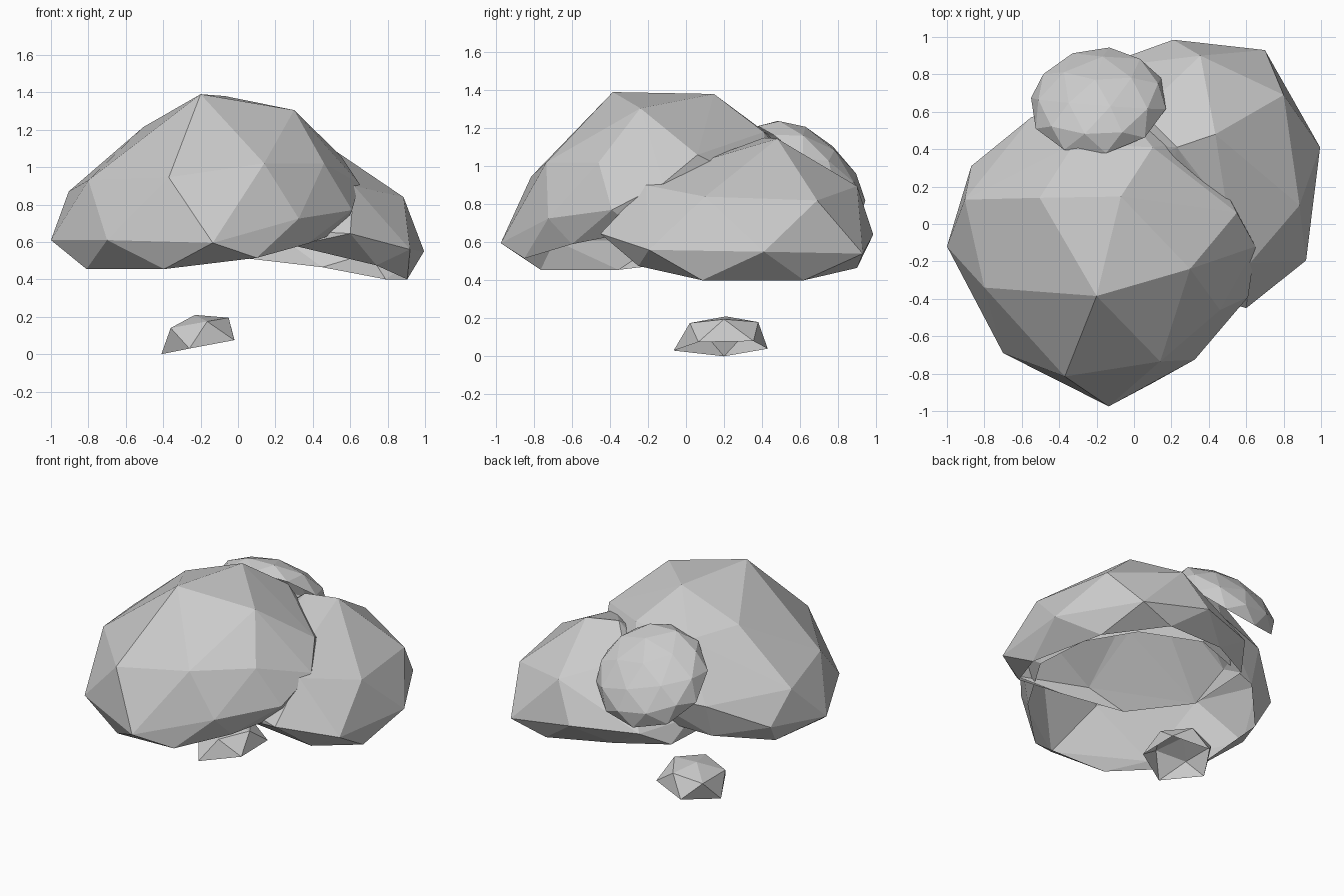
import bpy
import bmesh
from mathutils import Vector

default_cube = bpy.data.objects.get("Cube")
if default_cube:
    bpy.data.objects.remove(default_cube, do_unlink=True)

# One plain grey for every part
grey = bpy.data.materials.new("plain grey")
grey.use_nodes = True
grey_colour = (0.6, 0.6, 0.6, 1)
grey.diffuse_color = grey_colour
grey_shader = grey.node_tree.nodes["Principled BSDF"]
grey_shader.inputs["Base Color"].default_value = grey_colour
grey_shader.inputs["Roughness"].default_value = 0.8


def finish(bm, name):
    """Turn the bmesh into a flat shaded grey object."""
    mesh = bpy.data.meshes.new(name)
    bm.to_mesh(mesh)
    bm.free()
    mesh.materials.append(grey)
    part = bpy.data.objects.new(name, mesh)
    bpy.context.scene.collection.objects.link(part)
    return part


def hollow_dome(name, crown, rim):
    """Faceted shell stretched over crown and rim points, open below the rim."""
    bm = bmesh.new()
    for point in crown:
        bm.verts.new(point)
    rim_verts = {bm.verts.new(point) for point in rim}
    bmesh.ops.convex_hull(bm, input=bm.verts[:])
    bmesh.ops.recalc_face_normals(bm, faces=bm.faces[:])
    floor = [f for f in bm.faces if all(v in rim_verts for v in f.verts)]
    bmesh.ops.delete(bm, geom=floor, context="FACES")
    loose = [v for v in bm.verts if not v.link_faces]
    bmesh.ops.delete(bm, geom=loose, context="VERTS")
    return finish(bm, name)


def half_ball(name, centre, radii, turn):
    """Upper half of a low-poly ball, squashed to its radii and tilted."""
    bm = bmesh.new()
    bmesh.ops.create_icosphere(bm, subdivisions=2, radius=1)
    lower = [f for f in bm.faces if f.calc_center_median().z < 0]
    bmesh.ops.delete(bm, geom=lower, context="FACES")
    bmesh.ops.scale(bm, vec=Vector(radii), verts=bm.verts[:])
    part = finish(bm, name)
    part.location = centre
    part.rotation_euler = turn
    return part


# Large front dome
hollow_dome(
    "large_dome",
    crown=[
        (-.2, -.385, 1.39), (-.07, .147, 1.38), (.3, -.24, 1.305),
        (-.505, .14, 1.215), (.14, -.735, 1.02), (-.37, -.815, .945),
        (-.8, -.34, .93), (-.905, .13, .87), (-.32, .43, 1.17),
        (.1, .41, 1.18), (.46, -.46, 1.02), (.55, .06, 1.06),
        (.325, -.725, .725), (.65, -.12, .91), (.61, -.39, .77),
        (-1, -.12, .61), (-.7, -.69, .61), (-.135, -.975, .595),
        (-.87, .31, .66), (-.55, .57, .82), (-.13, .7, .85), (.35, .45, .87),
    ],
    rim=[
        (-.395, -.765, .455), (-.81, -.355, .455), (.1, -.85, .515),
        (.37, -.6, .59), (.56, -.25, .66), (.5, .1, .69),
        (-.83, .2, .52), (-.55, .5, .59), (-.05, .62, .66), (.3, .4, .7),
    ],
)

# Lower dome behind it on the left
hollow_dome(
    "side_dome",
    crown=[
        (.435, .48, 1.145), (.355, .9, .895), (.8, .69, .82),
        (.885, .1, .84), (.995, .41, .55), (.92, -.195, .56),
        (.6, -.45, .645), (.21, .985, .64), (.7, .93, .54),
        (.62, -.21, .9), (.5, .06, 1.02), (.23, .41, 1.15),
        (.12, .1, .9), (.04, .6, 1), (-.22, .83, .64),
        (-.36, .45, .65), (.12, -.3, .67),
    ],
    rim=[
        (.905, .085, .4), (.79, .62, .4), (.45, .9, .465),
        (.74, -.25, .475), (.3, -.35, .58), (-.1, -.22, .54),
        (-.38, .15, .54), (-.34, .65, .53), (-.02, .82, .52),
    ],
)

# Small floating dome near the ground
hollow_dome(
    "ground_dome",
    crown=[
        (-.23, .21, .21), (-.165, .02, .175), (-.05, .2, .195),
        (-.165, .38, .18), (-.36, .08, .14), (-.36, .33, .14),
    ],
    rim=[
        (-.26, -.065, .03), (-.41, .2, 0), (-.26, .43, .04),
        (-.02, .355, .08), (-.02, .065, .075),
    ],
)

# Small half ball leaning out over the back of the domes
half_ball("back_dome", (-.19, .645, .965), (.37, .365, .19), (-.74, 0, .15))
